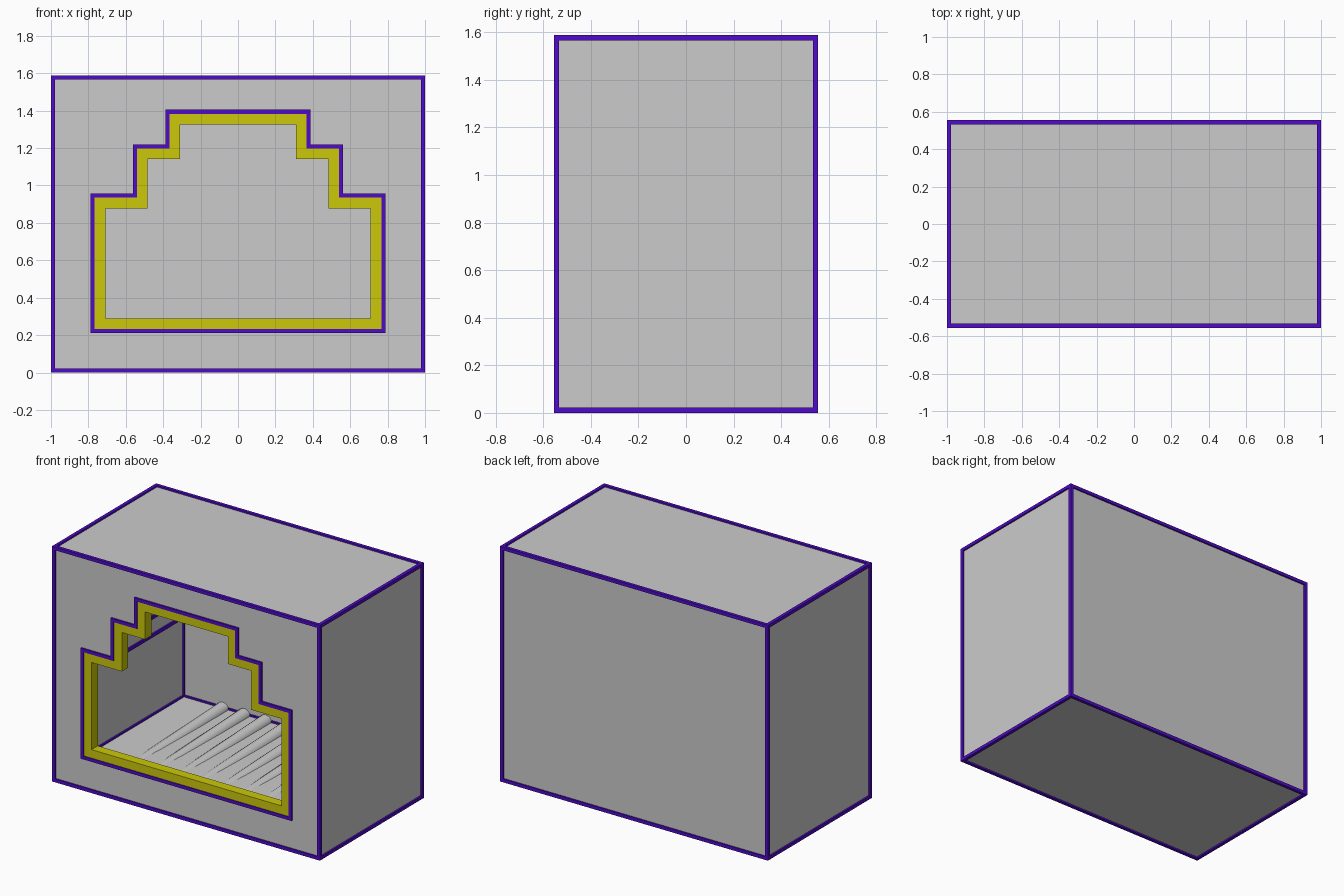
import bpy, bmesh, math
from mathutils import Vector, Matrix

if "Cube" in bpy.data.objects:
    bpy.data.objects.remove(bpy.data.objects["Cube"])

H = 0.011                      # half thickness of edge trim
X, Y, Z0, Z1 = 1 - H, 0.555 - H, H, 1.588 - H
BACK = 0.53                    # rear wall of the socket


def material(name, rgb):
    m = bpy.data.materials.new(name)
    m.diffuse_color = (*rgb, 1)
    m.use_nodes = True
    m.node_tree.nodes["Principled BSDF"].inputs["Base Color"].default_value = m.diffuse_color
    return m


PURPLE = material("purple", (0.08, 0.003, 0.58))
YELLOW = material("yellow", (0.60, 0.58, 0.003))


def finish(name, bm, mat=None):
    bmesh.ops.recalc_face_normals(bm, faces=bm.faces)
    me = bpy.data.meshes.new(name)
    bm.to_mesh(me)
    bm.free()
    ob = bpy.data.objects.new(name, me)
    bpy.context.collection.objects.link(ob)
    if mat:
        me.materials.append(mat)
    return ob


def add_box(bm, lo, hi):
    lo, hi = Vector(lo), Vector(hi)
    m = Matrix.Translation((lo + hi) / 2) @ Matrix.Diagonal((*(hi - lo), 1))
    bmesh.ops.create_cube(bm, size=1, matrix=m)


def add_bar(bm, a, b):
    """Square trim bar along an axis-aligned edge."""
    add_box(bm, [min(p, q) - H for p, q in zip(a, b)],
            [max(p, q) + H for p, q in zip(a, b)])


def profile(inset=0.0):
    """Stepped socket outline, mirrored about x = 0."""
    half = [(0.777, 0.222), (0.777, 0.946), (0.551, 0.946),
            (0.551, 1.209), (0.377, 1.209), (0.377, 1.394)]
    half = [(x - inset, z + (inset if i == 0 else -inset))
            for i, (x, z) in enumerate(half)]
    return half + [(-x, z) for x, z in reversed(half)]


# housing with stepped recess
bm = bmesh.new()
add_box(bm, (-X, -Y, Z0), (X, Y, Z1))
housing = finish("housing", bm)

bm = bmesh.new()
face = bm.faces.new([bm.verts.new((x, -0.8, z)) for x, z in profile()])
ext = bmesh.ops.extrude_face_region(bm, geom=[face])["geom"]
bmesh.ops.translate(bm, vec=(0, BACK + 0.8, 0),
                    verts=[v for v in ext if isinstance(v, bmesh.types.BMVert)])
cutter = finish("socket_cutter", bm)
cutter.hide_render = True

mod = housing.modifiers.new("socket", 'BOOLEAN')
mod.operation, mod.solver, mod.object = 'DIFFERENCE', 'EXACT', cutter
bpy.context.view_layer.objects.active = housing
bpy.ops.object.modifier_apply(modifier=mod.name)
bpy.data.objects.remove(cutter)

# trim along the outer edges
bm = bmesh.new()
for s in (-1, 1):
    for t in (-1, 1):
        z = Z0 if t < 0 else Z1
        add_bar(bm, (-X, s * Y, z), (X, s * Y, z))
        add_bar(bm, (s * X, -Y, z), (s * X, Y, z))
        add_bar(bm, (s * X, t * Y, Z0), (s * X, t * Y, Z1))
finish("housing_edge_trim", bm, PURPLE)

# trim along the socket edges
bm = bmesh.new()
outline = profile()
for (x0, z0), (x1, z1) in zip(outline, outline[1:] + outline[:1]):
    add_bar(bm, (x0, -Y, z0), (x1, -Y, z1))
    add_bar(bm, (x0, BACK, z0), (x1, BACK, z1))
    add_bar(bm, (x0, -Y, z0), (x0, BACK, z0))
finish("socket_edge_trim", bm, PURPLE)

# yellow frame lining the opening
bm = bmesh.new()
rings = [[bm.verts.new((x, y, z)) for x, z in profile(d)]
         for d, y in ((0, -0.549), (0.068, -0.549), (0.068, -0.482), (0, -0.482))]
n = len(outline)
for k in range(4):
    a, b = rings[k], rings[(k + 1) % 4]
    for i in range(n):
        j = (i + 1) % n
        bm.faces.new((a[i], a[j], b[j], b[i]))
finish("opening_frame", bm, YELLOW)

# contact pins rising out of the socket floor towards the back
start, end, r = Vector((0, -0.47, 0.178)), Vector((0, 0.525, 0.218)), 0.045
axis = end - start
rot = axis.to_track_quat('Z', 'Y').to_matrix().to_4x4()
for i in range(7):
    bm = bmesh.new()
    mid = (start + end) / 2 + Vector(((i - 3) * 0.16, 0, 0))
    bmesh.ops.create_cone(bm, cap_ends=True, segments=16, radius1=r, radius2=r,
                          depth=axis.length, matrix=Matrix.Translation(mid) @ rot)
    pin = finish(f"contact_pin_{i + 1}", bm)
    bpy.ops.object.select_all(action='DESELECT')
    pin.select_set(True)
    bpy.context.view_layer.objects.active = pin
    bpy.ops.object.shade_smooth_by_angle(angle=math.radians(40))
